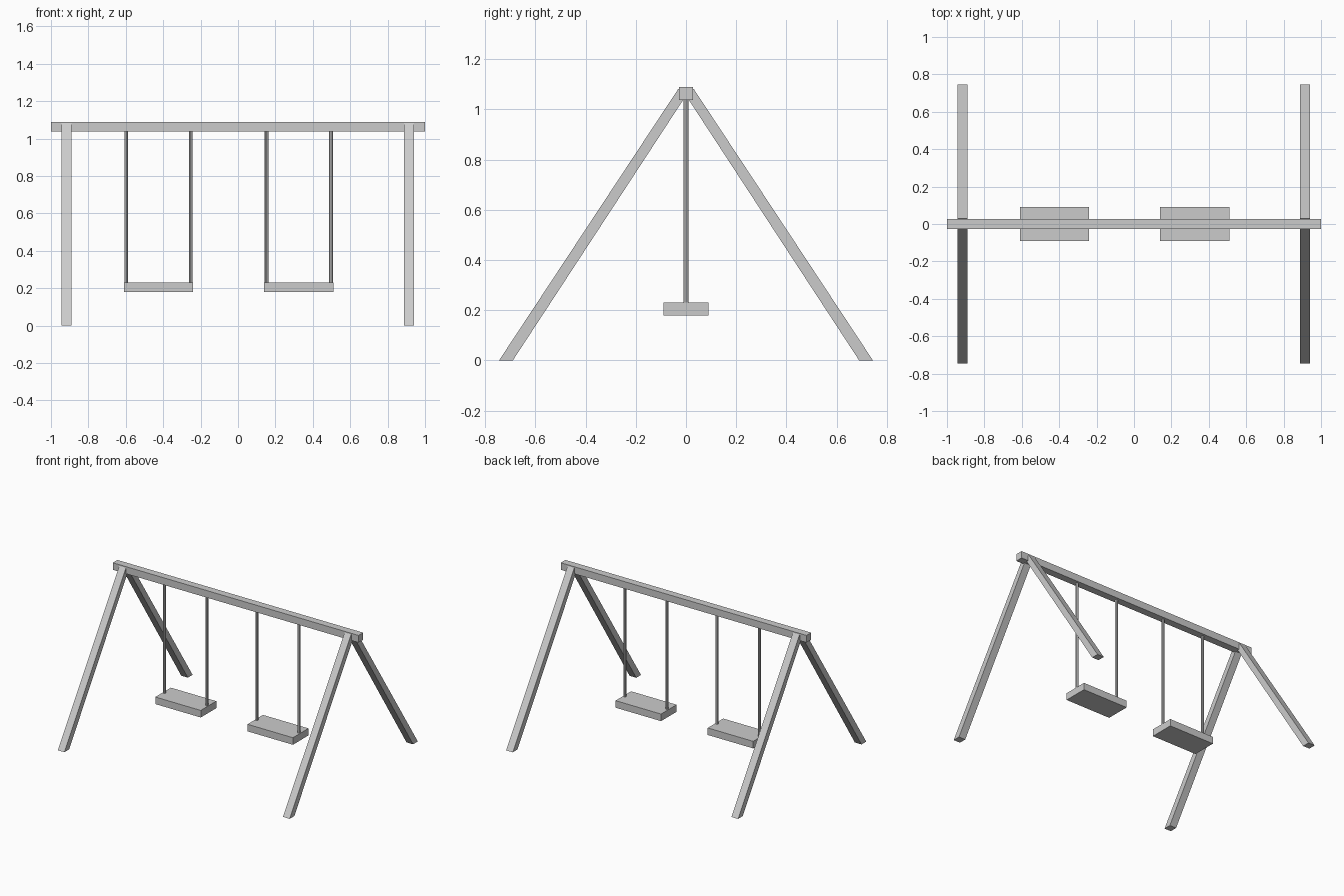
import bpy, bmesh

if "Cube" in bpy.data.objects:
    bpy.data.objects.remove(bpy.data.objects["Cube"])


def make_object(name, bm):
    bmesh.ops.recalc_face_normals(bm, faces=bm.faces)
    mesh = bpy.data.meshes.new(name)
    bm.to_mesh(mesh)
    bm.free()
    obj = bpy.data.objects.new(name, mesh)
    bpy.context.collection.objects.link(obj)
    return obj


def box(name, center, size):
    bm = bmesh.new()
    bmesh.ops.create_cube(bm, size=1)
    bmesh.ops.scale(bm, vec=size, verts=bm.verts)
    bmesh.ops.translate(bm, vec=center, verts=bm.verts)
    return make_object(name, bm)


def rod(name, x, z0, z1, radius):
    bm = bmesh.new()
    bmesh.ops.create_cone(bm, cap_ends=True, segments=8, radius1=radius,
                          radius2=radius, depth=z1 - z0)
    bmesh.ops.translate(bm, vec=(x, 0, (z0 + z1) / 2), verts=bm.verts)
    return make_object(name, bm)


def leg(name, x, side, width=0.054):
    # slanted side profile with a level foot, extruded along x
    profile = [(0.745, 0), (0.69, 0), (0.006, 1.046), (0.03, 1.083)]
    bm = bmesh.new()
    face = bm.faces.new([bm.verts.new((x - width / 2, side * y, z)) for y, z in profile])
    ext = bmesh.ops.extrude_face_region(bm, geom=[face], use_keep_orig=True)
    moved = [v for v in ext["geom"] if isinstance(v, bmesh.types.BMVert)]
    bmesh.ops.translate(bm, vec=(width, 0, 0), verts=moved)
    return make_object(name, bm)


# top beam
box("top_beam", (0, 0, 1.064), (2.0, 0.054, 0.052))

# A-frame legs
for end, x in (("left", -0.918), ("right", 0.915)):
    leg(f"front_leg_{end}", x, -1)
    leg(f"back_leg_{end}", x, 1)

# swings: seat and two hanging rods each
for label, x in (("left", -0.425), ("right", 0.325)):
    box(f"seat_{label}", (x, 0, 0.205), (0.37, 0.18, 0.052))
    for rope, dx in (("a", -0.172), ("b", 0.172)):
        rod(f"hanger_{label}_{rope}", x + dx, 0.22, 1.05, 0.01)
